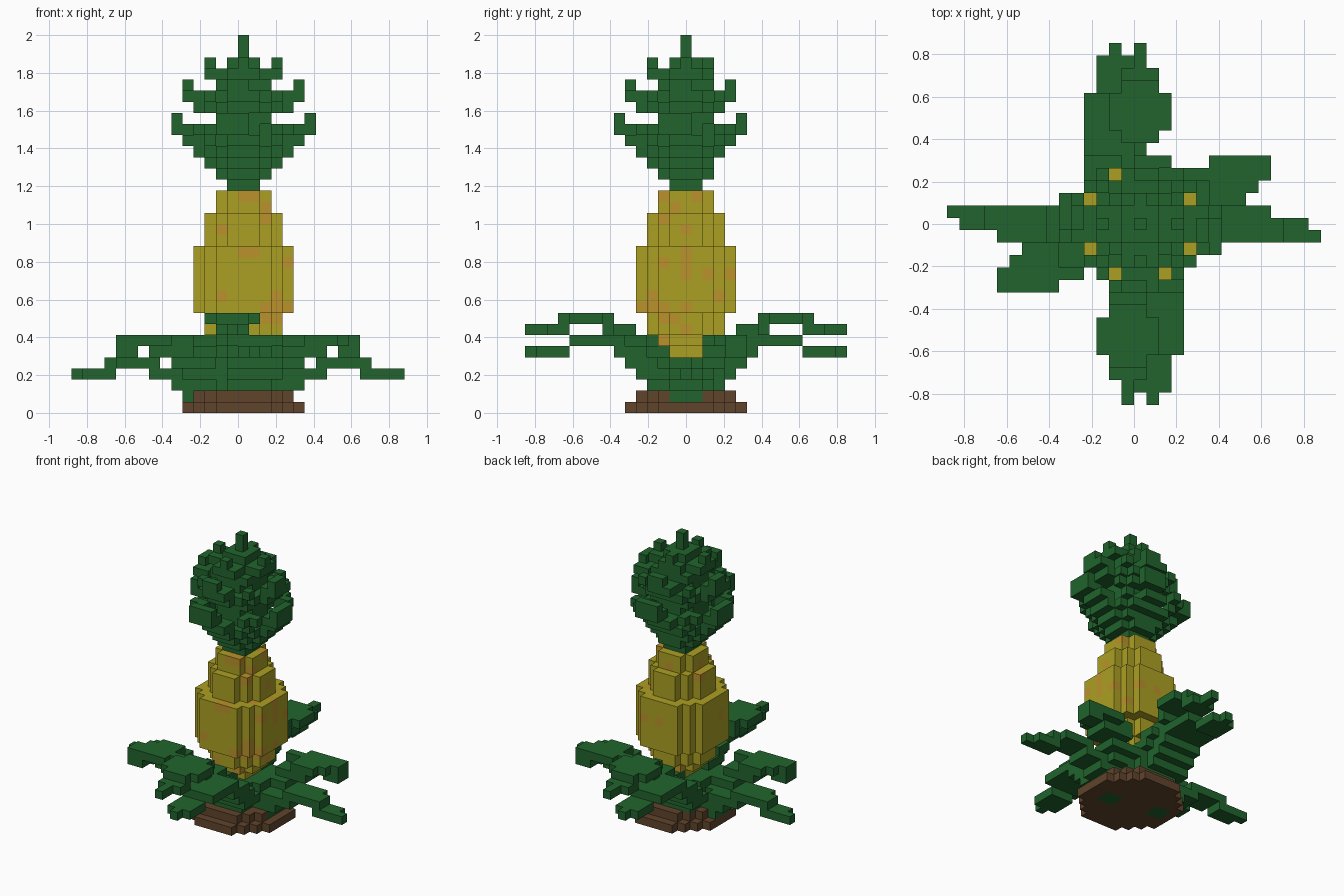
import bpy, bmesh, random

V = 1 / 17                      # edge of one block
random.seed(4)

cube = bpy.data.objects.get("Cube")
if cube:
    bpy.data.objects.remove(cube, do_unlink=True)


def material(name, rgb):
    m = bpy.data.materials.new(name)
    m.use_nodes = True
    m.diffuse_color = (*rgb, 1)
    m.node_tree.nodes["Principled BSDF"].inputs["Base Color"].default_value = (*rgb, 1)
    return m


MATS = [material("leaf green", (0.015, 0.127, 0.026)),
        material("fruit yellow", (0.413, 0.352, 0.017)),
        material("fruit orange", (0.491, 0.287, 0.025)),
        material("soil brown", (0.117, 0.058, 0.025))]
GREEN, YELLOW, ORANGE, BROWN = range(4)

blocks = {}                     # (i, j, k) -> (part name, material index)


def put(part, i, j, k, mat=GREEN):
    blocks.setdefault((i, j, k), (part, mat))


def disc(part, r, k0, k1, mat=GREEN, speckle=0.0):
    n = int(r) + 1
    for k in range(k0, k1 + 1):
        for i in range(-n, n + 1):
            for j in range(-n, n + 1):
                if i * i + j * j <= r * r:
                    put(part, i, j, k, ORANGE if random.random() < speckle else mat)


def leaf(part, steps, place):
    """steps: (first distance, last distance, level, first side, last side)"""
    for d0, d1, k, w0, w1 in steps:
        for d in range(d0, d1 + 1):
            for w in range(w0, w1 + 1):
                put(part, *place(d, w), k)


# Fruit: stacked round layers with orange speckles
for r, k0, k1 in [(1.5, 4, 5), (2.5, 6, 6), (3.5, 7, 8), (4.5, 9, 14),
                  (3.5, 15, 17), (2.5, 18, 19)]:
    disc("fruit", r, k0, k1, YELLOW, 0.1)

# Rosette leaves, each built with its half-turn twin
LOWER = [(0, 3, 2, -1, 1), (2, 4, 3, -2, 2), (3, 5, 4, -2, 2), (4, 6, 5, -2, 2),
         (6, 10, 6, -2, 2), (11, 12, 5, -1, 1), (13, 13, 5, -1, 1), (14, 14, 5, 0, 0)]
UPPER = [(2, 4, 5, -1, 1), (4, 5, 6, -1, 1), (5, 6, 7, 0, 0), (7, 7, 7, -1, 1),
         (7, 7, 8, -1, 1), (8, 10, 8, -2, 2), (11, 11, 8, -1, 1),
         (11, 12, 7, -1, 1), (13, 14, 7, 0, 0)]
LONG = [(3, 4, 0, 0, 1), (3, 5, 1, -1, 1), (4, 6, 2, -1, 1), (5, 8, 3, -1, 1),
        (8, 11, 4, -1, 1), (12, 12, 4, 0, 1), (12, 14, 3, 0, 1), (15, 15, 3, 1, 1)]
DIAGONAL = [(2, 5, 3, -2, 0), (3, 6, 4, -3, -1), (5, 8, 5, -4, -2), (7, 9, 6, -3, -2),
            (5, 6, 6, -4, -4), (7, 11, 6, -5, -4), (10, 10, 6, -3, -3),
            (10, 11, 5, -5, -4)]
ROSETTE = [("front_lower_leaf", "back_lower_leaf", LOWER, lambda d, w: (1 + w, -d)),
           ("front_upper_leaf", "back_upper_leaf", UPPER, lambda d, w: (-1 + w, -d)),
           ("right_long_leaf", "left_long_leaf", LONG, lambda d, w: (-d, w)),
           ("right_diagonal_leaf", "left_diagonal_leaf", DIAGONAL, lambda d, w: (-d, w))]
for name, twin, steps, place in ROSETTE:
    leaf(name, steps, place)
    leaf(twin, steps, lambda d, w: (-1 - place(d, w)[0], -place(d, w)[1]))
disc("rosette_heart", 3.5, 2, 4)

# Soil mound
disc("soil", 5.5, 0, 0, BROWN)
disc("soil", 4.5, 1, 1, BROWN)

# Crown: round core, spike and three tiers of curled leaves
for r, k0, k1 in [(1.5, 20, 20), (2.3, 21, 29), (1.5, 30, 31), (0, 32, 33)]:
    disc("crown_core", r, k0, k1)
TIERS = [[(2, 3, 22, -1, 1), (3, 4, 23, -1, 1), (4, 5, 24, -1, 1),
          (5, 6, 25, 0, 2), (6, 6, 26, 0, 2)],
         [(2, 4, 27, -1, 1), (4, 5, 28, -1, 1), (5, 5, 29, 0, 1)],
         [(1, 3, 30, -1, 1), (3, 3, 31, 0, 0)]]
DIRECTIONS = {"front": lambda d, w: (-w, -d), "back": lambda d, w: (w, d - (d > 2)),
              "right": lambda d, w: (-d, w), "left": lambda d, w: (d, -w)}
for side, place in DIRECTIONS.items():
    for n, steps in enumerate(TIERS):
        leaf(f"crown_{side}_leaf_{n + 1}", steps, place)

# Crown: short leaves at the corners
CORNER = [(2, 2, 22), (2, 3, 23), (3, 3, 24), (3, 4, 25), (2, 2, 26),
          (2, 3, 27), (3, 3, 28), (2, 2, 29)]
for sx in (-1, 1):
    for sy in (-1, 1):
        part = f"crown_corner_leaf_{'left' if sx > 0 else 'right'}_{'back' if sy > 0 else 'front'}"
        for a, b, k in CORNER:
            put(part, sx * a, sy * a, k)
            put(part, sx * a, sy * b, k)
            put(part, sx * b, sy * a, k)

# Visible block faces become one mesh per part
FACES = [((1, 0, 0), [(1, 0, 0), (1, 1, 0), (1, 1, 1), (1, 0, 1)]),
         ((-1, 0, 0), [(0, 1, 0), (0, 0, 0), (0, 0, 1), (0, 1, 1)]),
         ((0, 1, 0), [(1, 1, 0), (0, 1, 0), (0, 1, 1), (1, 1, 1)]),
         ((0, -1, 0), [(0, 0, 0), (1, 0, 0), (1, 0, 1), (0, 0, 1)]),
         ((0, 0, 1), [(0, 0, 1), (1, 0, 1), (1, 1, 1), (0, 1, 1)]),
         ((0, 0, -1), [(0, 1, 0), (1, 1, 0), (1, 0, 0), (0, 0, 0)])]
parts = {}
for cell, (part, mat) in blocks.items():
    parts.setdefault(part, []).append((cell, mat))

for part, cells in parts.items():
    bm = bmesh.new()
    verts = {}
    used = sorted({mat for _, mat in cells})
    for (i, j, k), mat in cells:
        for (dx, dy, dz), corners in FACES:
            if (i + dx, j + dy, k + dz) in blocks:
                continue
            quad = []
            for cx, cy, cz in corners:
                key = (i + cx, j + cy, k + cz)
                if key not in verts:
                    verts[key] = bm.verts.new((key[0] * V, (key[1] - 0.5) * V, key[2] * V))
                quad.append(verts[key])
            bm.faces.new(quad).material_index = used.index(mat)
    if bm.faces:
        mesh = bpy.data.meshes.new(part)
        bm.to_mesh(mesh)
        for m in used:
            mesh.materials.append(MATS[m])
        bpy.context.collection.objects.link(bpy.data.objects.new(part, mesh))
    bm.free()
